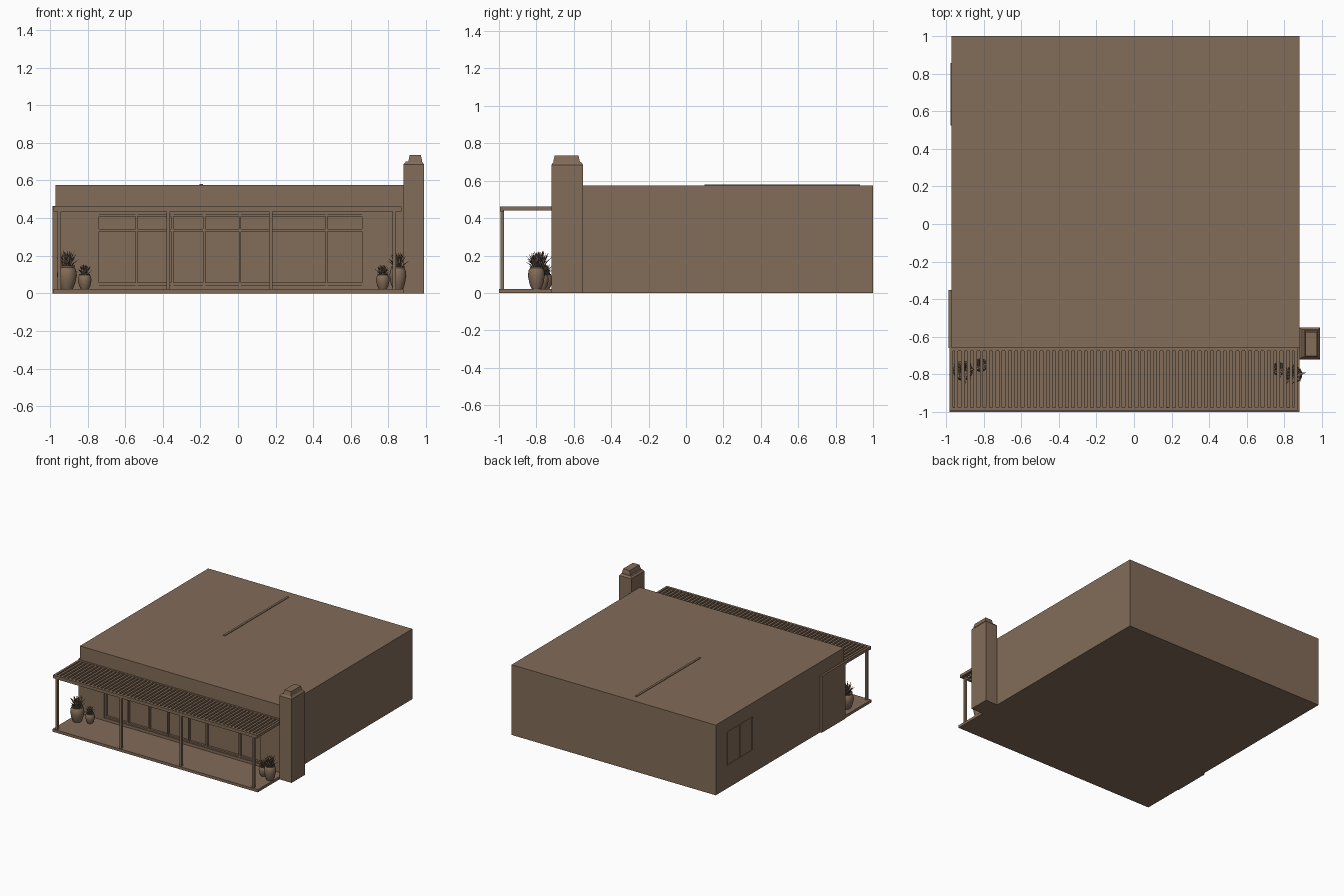
import bpy, bmesh, math, random
from mathutils import Vector, Matrix

if "Cube" in bpy.data.objects:
    bpy.data.objects.remove(bpy.data.objects["Cube"])

random.seed(4)
clay = bpy.data.materials.new("warm_brown")
clay.diffuse_color = (0.225, 0.150, 0.098, 1)
clay.use_nodes = True
clay.node_tree.nodes["Principled BSDF"].inputs["Base Color"].default_value = clay.diffuse_color


def finish(bm, name):
    bmesh.ops.recalc_face_normals(bm, faces=bm.faces)
    me = bpy.data.meshes.new(name)
    bm.to_mesh(me)
    bm.free()
    me.materials.append(clay)
    ob = bpy.data.objects.new(name, me)
    bpy.context.collection.objects.link(ob)
    return ob


def add_box(bm, x0, x1, y0, y1, z0, z1, top_inset=0):
    vs = bmesh.ops.create_cube(bm, size=1)["verts"]
    for v in vs:
        t = top_inset if v.co.z > 0 else 0
        v.co = ((x0 + t) if v.co.x < 0 else (x1 - t),
                (y0 + t) if v.co.y < 0 else (y1 - t),
                z0 if v.co.z < 0 else z1)


def boxes(name, *specs):
    bm = bmesh.new()
    for s in specs:
        add_box(bm, *s)
    return finish(bm, name)


# House block with a recessed window bay
house = boxes("house_block", (-0.97, 0.88, -0.66, 1.0, 0, 0.575))
cutter = boxes("bay_cutter", (-0.75, 0.67, -0.75, -0.635, 0.045, 0.42))
cutter.hide_render = True
cutter.hide_viewport = True
cut = house.modifiers.new("bay", "BOOLEAN")
cut.operation = "DIFFERENCE"
cut.solver = "EXACT"
cut.object = cutter

# Glazing frame: uprights, transom, head and sill
uprights = [-0.745, -0.54, -0.35, -0.18, 0.01, 0.17, 0.47, 0.665]
bars = [(x - 0.006, x + 0.006, -0.655, -0.634, 0.045, 0.42) for x in uprights]
bars += [(-0.75, 0.67, -0.652, -0.634, z - 0.006, z + 0.006)
         for z in (0.051, 0.335, 0.414)]
boxes("window_frames", *bars)

# Left side: wing panel, window frame and small plates
boxes("wing_panel", (-0.985, -0.97, -0.66, -0.35, 0, 0.465))
side = [(-0.975, -0.969, y - 0.005, y + 0.005, 0.19, 0.46) for y in (0.53, 0.69, 0.85)]
side += [(-0.975, -0.969, 0.53, 0.85, z - 0.004, z + 0.004) for z in (0.19, 0.46)]
boxes("side_window_frame", *side)

# Roof seam
boxes("roof_seam", (-0.205, -0.187, 0.10, 0.93, 0.574, 0.58))

# Chimney with bevelled shoulder and cap
boxes("chimney", (0.88, 0.99, -0.72, -0.55, 0, 0.685))
boxes("chimney_shoulder", (0.88, 0.99, -0.72, -0.55, 0.685, 0.70, 0.012))
boxes("chimney_cap", (0.905, 0.98, -0.71, -0.567, 0.70, 0.735, 0.008))

# Porch deck and posts
boxes("porch_deck", (-0.98, 0.88, -1.0, -0.66, 0, 0.022))
boxes("porch_posts", *[(x - 0.009, x + 0.009, -0.992, -0.974, 0.02, 0.44)
                       for x in (-0.95, -0.37, 0.175, 0.83)])

# Pergola beams and slats
boxes("pergola_beams",
      (-0.98, 0.87, -0.995, -0.975, 0.436, 0.462),
      (-0.98, 0.87, -0.675, -0.66, 0.436, 0.462),
      (-0.98, -0.962, -0.975, -0.675, 0.44, 0.462),
      (0.852, 0.87, -0.975, -0.675, 0.44, 0.462))
count = 54
slats = []
for i in range(count):
    x = -0.945 + i * 1.78 / (count - 1)
    slats.append((x - 0.009, x + 0.009, -0.98, -0.67, 0.447, 0.46))
boxes("pergola_slats", *slats)


def potted_plant(name, x, y, pot_r, pot_h, top, spread):
    base = 0.022
    # Pot lathed from a profile, with an open rim
    prof = [(0.0, 0), (0.58, 0), (0.82, 0.22), (1.0, 0.58), (0.93, 0.82),
            (0.76, 0.93), (0.82, 1.0), (0.68, 1.0), (0.66, 0.92), (0.0, 0.92)]
    bm = bmesh.new()
    pts = [bm.verts.new((r * pot_r, 0, h * pot_h)) for r, h in prof]
    edges = [bm.edges.new(p) for p in zip(pts, pts[1:])]
    bmesh.ops.spin(bm, geom=pts + edges, axis=(0, 0, 1), cent=(0, 0, 0),
                   angle=2 * math.pi, steps=20)
    bmesh.ops.remove_doubles(bm, verts=bm.verts, dist=0.0005)
    bmesh.ops.translate(bm, verts=bm.verts, vec=(x, y, base))
    pot = finish(bm, name + "_pot")
    for p in pot.data.polygons:
        p.use_smooth = True
    bpy.context.view_layer.objects.active = pot
    pot.select_set(True)
    bpy.ops.object.shade_smooth_by_angle(angle=math.radians(40))
    pot.select_set(False)

    # Pointed leaves fanning out of the pot
    bm = bmesh.new()
    rim = base + pot_h * 0.9
    rise = top - rim
    n = 24
    for i in range(n):
        a = i * 2.4
        f = (i + 0.5) / n
        out = spread * math.sqrt(f) * random.uniform(0.85, 1.0)
        h = rise * (1.0 - 0.6 * f * f) * random.uniform(0.85, 1.0)
        d = Vector((math.cos(a), math.sin(a), 0))
        s = Vector((-d.y, d.x, 0)) * (pot_r * 0.13)
        up = Vector((0, 0, 1))
        o = Vector((x, y, rim))
        root = o + d * pot_r * 0.3 * f
        mid = o + d * out * 0.5 + up * h * 0.55
        tip = bm.verts.new(o + d * out + up * h)
        keel = d * pot_r * 0.12
        r = [bm.verts.new(root + k) for k in (s * 0.7, -s * 0.7, keel)]
        m = [bm.verts.new(mid + k) for k in (s * 1.3, -s * 1.3, keel)]
        for j in range(3):
            k = (j + 1) % 3
            bm.faces.new((r[j], r[k], m[k], m[j]))
            bm.faces.new((m[j], m[k], tip))
        bm.faces.new(r)
    finish(bm, name + "_leaves")


potted_plant("left_large", -0.91, -0.78, 0.053, 0.125, 0.235, 0.075)
potted_plant("left_small", -0.815, -0.75, 0.036, 0.08, 0.16, 0.05)
potted_plant("right_large", 0.85, -0.80, 0.045, 0.12, 0.23, 0.07)
potted_plant("right_small", 0.77, -0.77, 0.036, 0.08, 0.155, 0.05)
